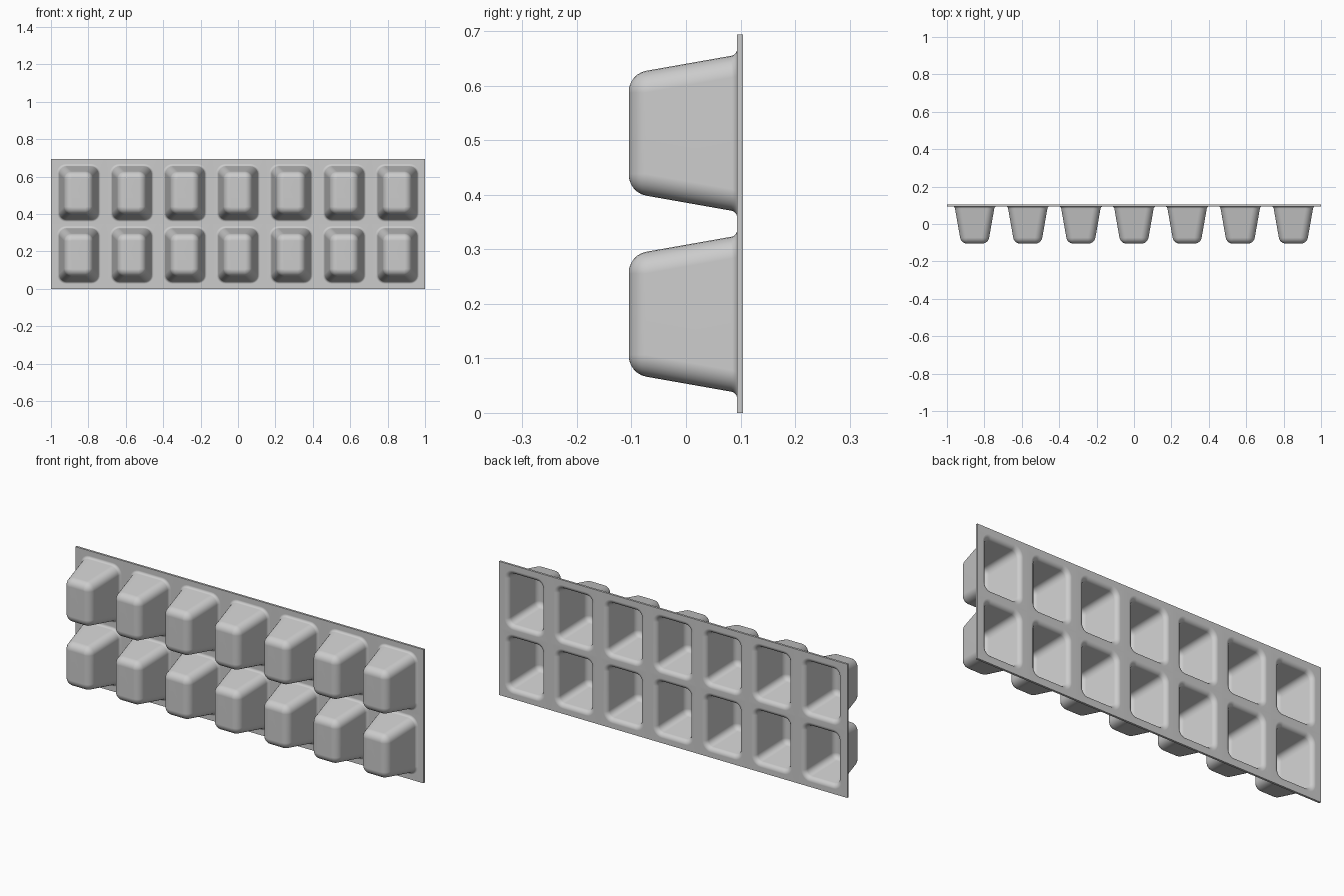
import bpy, bmesh, math

cube = bpy.data.objects.get("Cube")
if cube:
    bpy.data.objects.remove(cube, do_unlink=True)

# Overall sizes
COLS, ROWS = 7, 2
PITCH_X, PITCH_Z = 0.284, 0.332
HEIGHT = 0.694
PLATE_Y, FRONT_Y, THICK = 0.094, -0.105, 0.011
HALF_X, HALF_Z = 0.107, 0.144      # pocket half sizes where it meets the plate
DRAFT = math.radians(10)
CORNER, FILLET, NOSE = 0.04, 0.0133, 0.039
STEPS = 6


def cup_profile():
    """Rings from plate to front: (inset from pocket outline, y, corner radius)."""
    rings = []
    turn = math.pi / 2 - DRAFT
    # Concave fillet where the wall leaves the plate
    reach = FILLET * math.tan(turn / 2)
    for i in range(STEPS + 1):
        a = turn * i / STEPS
        inset = -reach + FILLET * math.sin(a)
        rings.append((inset, PLATE_Y - FILLET * (1 - math.cos(a)), CORNER - min(inset, 0)))
    # Rounded edge around the front face
    tip = (PLATE_Y - FRONT_Y) * math.tan(DRAFT)
    reach = NOSE * math.tan(turn / 2)
    for i in range(STEPS + 1):
        a = turn * (1 - i / STEPS)
        inset = tip + reach - NOSE * math.sin(a)
        start = tip + reach - NOSE * math.sin(turn)
        rings.append((inset, FRONT_Y + NOSE * (1 - math.cos(a)), CORNER - (inset - start)))
    return rings


def rounded_ring(bm, cx, cz, inset, y, radius):
    """Four corner arcs, counter-clockwise from the upper +x corner."""
    verts = []
    for k, (sx, sz) in enumerate(((1, 1), (-1, 1), (-1, -1), (1, -1))):
        ox = cx + sx * (HALF_X - inset - radius)
        oz = cz + sz * (HALF_Z - inset - radius)
        for i in range(STEPS + 1):
            a = math.pi / 2 * (k + i / STEPS)
            verts.append(bm.verts.new((ox + radius * math.cos(a), y, oz + radius * math.sin(a))))
    return verts


def add_cell(bm, cx, cz, x0, x1, z0, z1):
    rings = [rounded_ring(bm, cx, cz, *r) for r in cup_profile()]
    n = len(rings[0])
    # Cup walls and front face
    for outer, inner in zip(rings, rings[1:]):
        for i in range(n):
            j = (i + 1) % n
            bm.faces.new((outer[i], outer[j], inner[j], inner[i]))
    bm.faces.new(rings[-1])
    # Surrounding piece of plate: a fan at each corner, a quad on each side
    rim = rings[0]
    box = [bm.verts.new((x, PLATE_Y, z)) for x, z in ((x1, z1), (x0, z1), (x0, z0), (x1, z0))]
    for k in range(4):
        first = k * (STEPS + 1)
        for i in range(first, first + STEPS):
            bm.faces.new((box[k], rim[i + 1], rim[i]))
        last = first + STEPS
        bm.faces.new((box[k], box[(k + 1) % 4], rim[(last + 1) % n], rim[last]))


# Tray surface
bm = bmesh.new()
for c in range(COLS):
    cx = (c - (COLS - 1) / 2) * PITCH_X
    x0 = -1 if c == 0 else cx - PITCH_X / 2
    x1 = 1 if c == COLS - 1 else cx + PITCH_X / 2
    for r in range(ROWS):
        cz = HEIGHT / 2 + (r - 0.5) * PITCH_Z
        add_cell(bm, cx, cz, x0, x1, r * HEIGHT / 2, (r + 1) * HEIGHT / 2)
bmesh.ops.remove_doubles(bm, verts=bm.verts, dist=0.0002)
bmesh.ops.recalc_face_normals(bm, faces=bm.faces)
# The outside of the cups faces the front
if sum(f.normal.y * f.calc_area() for f in bm.faces) > 0:
    bmesh.ops.reverse_faces(bm, faces=bm.faces)
mesh = bpy.data.meshes.new("pocket_tray")
bm.to_mesh(mesh)
bm.free()
tray = bpy.data.objects.new("pocket_tray", mesh)
bpy.context.collection.objects.link(tray)

# Grey plastic
grey = bpy.data.materials.new("grey_plastic")
grey.use_nodes = True
color = (0.6, 0.6, 0.6, 1)
grey.diffuse_color = color
grey.node_tree.nodes["Principled BSDF"].inputs["Base Color"].default_value = color
mesh.materials.append(grey)

# Wall thickness, then smooth shading with crisp plate edges
shell = tray.modifiers.new("wall_thickness", 'SOLIDIFY')
shell.thickness = THICK
shell.offset = -1
shell.use_even_offset = True
bpy.ops.object.select_all(action='DESELECT')
tray.select_set(True)
bpy.context.view_layer.objects.active = tray
bpy.ops.object.modifier_apply(modifier=shell.name)
bpy.ops.object.shade_smooth_by_angle(angle=math.radians(35))
weighted = tray.modifiers.new("weighted_normals", 'WEIGHTED_NORMAL')
weighted.keep_sharp = True
